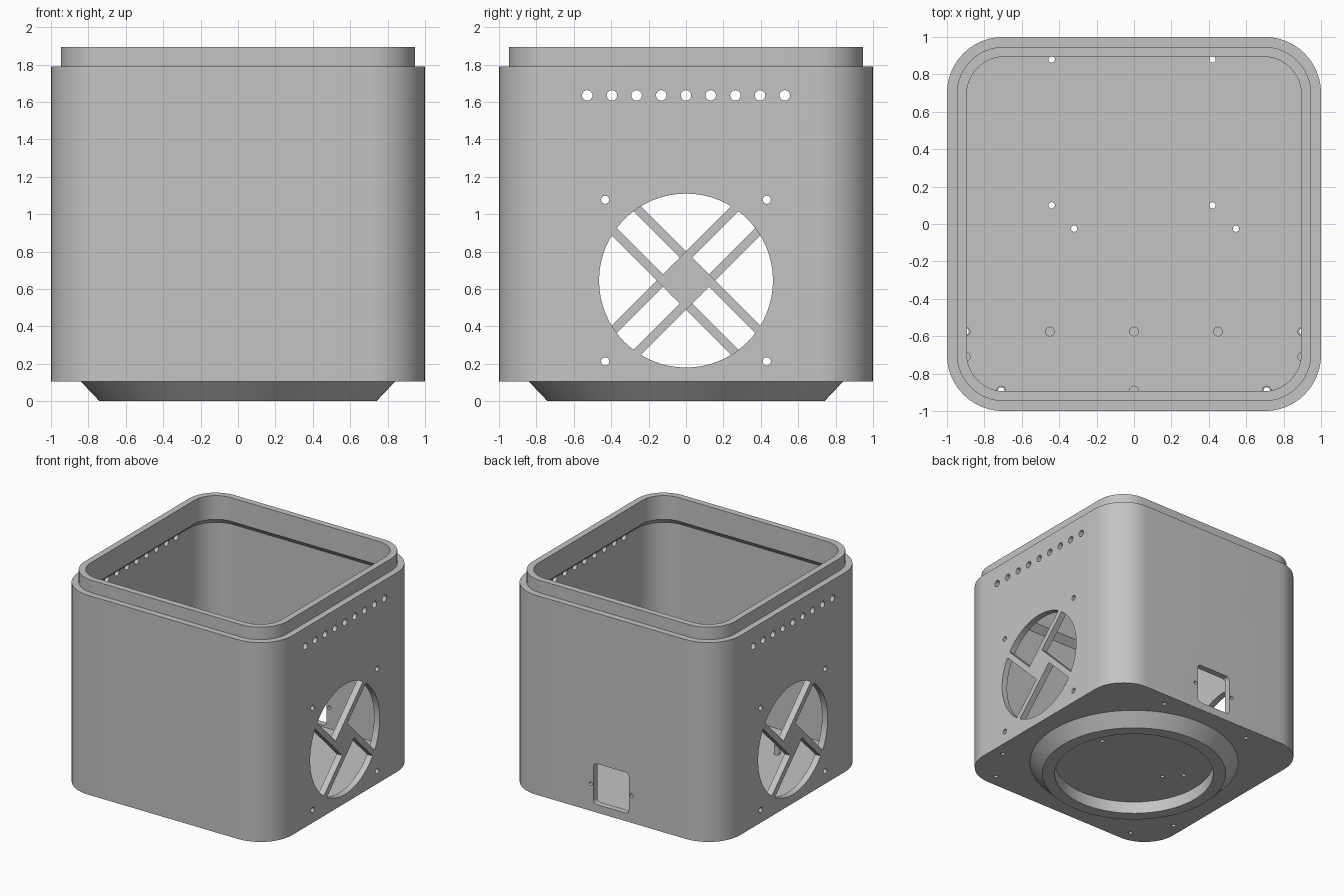
import bpy, bmesh, math
from mathutils import Matrix, Vector

cube = bpy.data.objects.get("Cube")
if cube:
    bpy.data.objects.remove(cube, do_unlink=True)

WALL = 0.053
BASE, SHOULDER, TOP = 0.105, 1.79, 1.895
FLOOR = BASE + WALL
FAN_Z, FAN_R = 0.645, 0.465

grey = bpy.data.materials.new("plain grey")
grey.use_nodes = True
grey.diffuse_color = (0.55, 0.55, 0.55, 1)
grey.node_tree.nodes["Principled BSDF"].inputs["Base Color"].default_value = grey.diffuse_color


def make(name, bm):
    bmesh.ops.recalc_face_normals(bm, faces=bm.faces)
    mesh = bpy.data.meshes.new(name)
    bm.to_mesh(mesh)
    bm.free()
    mesh.materials.append(grey)
    obj = bpy.data.objects.new(name, mesh)
    bpy.context.collection.objects.link(obj)
    return obj


def smooth(obj):
    bpy.ops.object.select_all(action='DESELECT')
    obj.select_set(True)
    bpy.context.view_layer.objects.active = obj
    bpy.ops.object.shade_smooth_by_angle(angle=math.radians(30))


def rounded_square(bm, half, radius, z, steps=12):
    ring = []
    for corner in range(4):
        turn = Matrix.Rotation(corner * math.pi / 2, 3, 'Z')
        for i in range(steps + 1):
            a = math.pi / 2 * i / steps
            c = half - radius
            ring.append(bm.verts.new(turn @ Vector((c + radius * math.cos(a), c + radius * math.sin(a), z))))
    return ring


def bridge(bm, a, b):
    n = len(a)
    for i in range(n):
        bm.faces.new((a[i], a[(i + 1) % n], b[(i + 1) % n], b[i]))


def rod(bm, centre, radius, depth, axis, segments=24):
    turn = Vector((0, 0, 1)).rotation_difference(Vector(axis)).to_matrix().to_4x4()
    bmesh.ops.create_cone(bm, cap_ends=True, segments=segments, radius1=radius, radius2=radius,
                          depth=depth, matrix=Matrix.Translation(centre) @ turn)


def lathe(bm, profile, centre=(0, 0), segments=24, closed=False):
    rings = []
    for r, z in profile:
        rings.append([bm.verts.new((centre[0] + r * math.cos(2 * math.pi * i / segments),
                                    centre[1] + r * math.sin(2 * math.pi * i / segments), z))
                      for i in range(segments)])
    for a, b in zip(rings, rings[1:] + (rings[:1] if closed else [])):
        bridge(bm, a, b)


# Housing shell with stepped lip and chamfered underside of the lip
bm = bmesh.new()
inner, lip = 1 - WALL, 1 - 2 * WALL
section = [(1, 0.3, BASE), (1, 0.3, SHOULDER), (inner, 0.25, SHOULDER), (inner, 0.25, TOP),
           (lip, 0.2, TOP), (lip, 0.2, 1.695), (inner, 0.25, 1.643), (inner, 0.25, FLOOR)]
rings = [rounded_square(bm, *s) for s in section]
for a, b in zip(rings, rings[1:]):
    bridge(bm, a, b)
bm.faces.new(rings[0])
bm.faces.new(rings[-1])
housing = make("housing", bm)

# Openings: fan holes, vents, screw holes, floor holes and socket window
hollow_pegs = [(s * x, y) for s in (-1, 1) for x, y in ((0.9, -0.575), (0.71, -0.89))]
floor_holes = [(-0.44, 0.88), (0.42, 0.88), (-0.44, 0.1), (0.42, 0.1), (-0.32, -0.025), (0.545, -0.025)]
bm = bmesh.new()
for side in (-1, 1):
    rod(bm, (side, 0, FAN_Z), FAN_R, 0.3, (1, 0, 0), 64)
    for i in range(-4, 5):
        rod(bm, (side, i * 0.132, 1.635), 0.028, 0.3, (1, 0, 0))
    for y in (-0.432, 0.432):
        for z in (-0.432, 0.432):
            rod(bm, (side, y, FAN_Z + z), 0.022, 0.3, (1, 0, 0), 16)
    rod(bm, (side * 0.19, 1, 0.335), 0.015, 0.3, (0, 1, 0), 16)
for x, y in floor_holes + hollow_pegs:
    rod(bm, (x, y, 0.13), 0.017, 0.2, (0, 0, 1), 16)
window = bmesh.ops.create_cube(bm, size=1, matrix=Matrix.Translation((0, 1, 0.345))
                               @ Matrix.Diagonal((0.33, 0.3, 0.345, 1)))
edges = {e for v in window["verts"] for e in v.link_edges
         if abs(e.verts[0].co.y - e.verts[1].co.y) > 0.1}
bmesh.ops.bevel(bm, geom=list(edges), offset=0.03, segments=3, affect='EDGES', profile=0.5)
cutter = make("opening_cutter", bm)
cutter.hide_render = True

mod = housing.modifiers.new("openings", 'BOOLEAN')
mod.operation = 'DIFFERENCE'
mod.solver = 'EXACT'
mod.object = cutter
bpy.context.view_layer.objects.active = housing
bpy.ops.object.modifier_apply(modifier=mod.name)
bpy.data.objects.remove(cutter, do_unlink=True)
smooth(housing)

# Fan guards: a hub with four offset arms in a pinwheel
for side, name in ((1, "left_fan_guard"), (-1, "right_fan_guard")):
    bm = bmesh.new()
    mid = 1 - WALL / 2
    rod(bm, (mid, 0, FAN_Z), 0.112, WALL, (1, 0, 0), 32)
    start, end, offset = -0.07, FAN_R, 0.087
    for k in range(4):
        turn = Matrix.Rotation(math.pi / 4 + k * math.pi / 2, 4, 'X')
        place = (Matrix.Translation((mid, 0, FAN_Z)) @ turn
                 @ Matrix.Translation((0, (start + end) / 2, offset))
                 @ Matrix.Diagonal((WALL, end - start, 0.048, 1)))
        bmesh.ops.create_cube(bm, size=1, matrix=place)
    if side < 0:
        bmesh.ops.rotate(bm, verts=bm.verts, matrix=Matrix.Rotation(math.pi, 3, 'Z'))
    smooth(make(name, bm))

# Round tapered foot ring, hollow inside
bm = bmesh.new()
lathe(bm, [(0.84, BASE), (0.74, 0), (0.64, 0), (0.64, BASE)], segments=96, closed=True)
smooth(make("foot_ring", bm))

# Floor pegs, solid and hollow
bm = bmesh.new()
peg_top = 0.235
for x, y in [(-0.45, -0.575), (0, -0.575), (0.45, -0.575), (-0.9, -0.71), (0.9, -0.71), (0, -0.89)]:
    rod(bm, (x, y, (FLOOR + peg_top) / 2), 0.026, peg_top - FLOOR, (0, 0, 1))
for p in hollow_pegs:
    lathe(bm, [(0.026, FLOOR), (0.026, peg_top), (0.017, peg_top), (0.017, FLOOR)], p, 16, True)
smooth(make("floor_pegs", bm))
